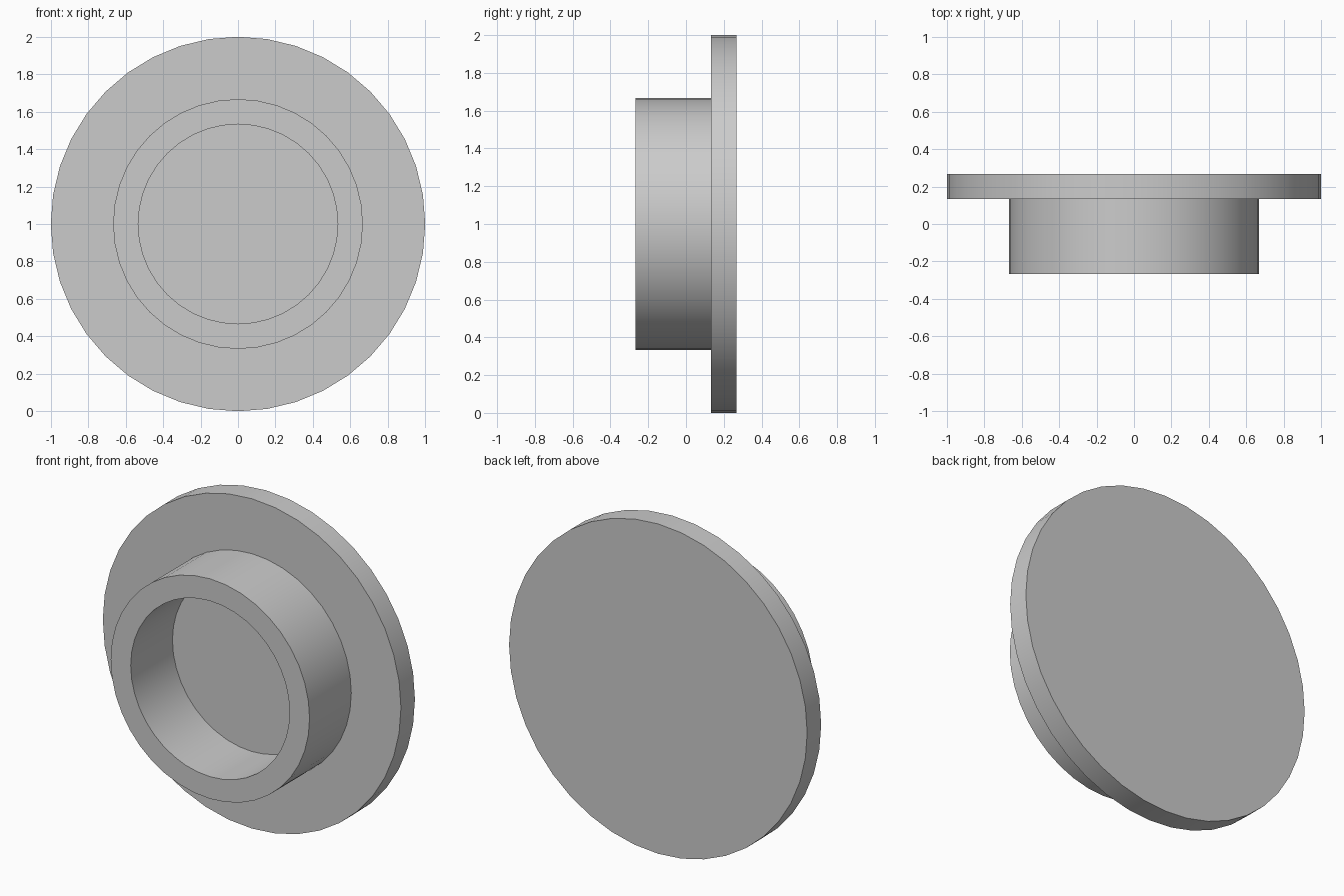
import bpy
import bmesh
import math
from mathutils import Matrix, Vector

cube = bpy.data.objects.get("Cube")
if cube:
    bpy.data.objects.remove(cube, do_unlink=True)

SEGMENTS = 40
CENTRE_Z = 1.0

grey = bpy.data.materials.new("light_grey")
grey.use_nodes = True
colour = (0.6, 0.6, 0.6, 1.0)
grey.diffuse_color = colour
grey.node_tree.nodes["Principled BSDF"].inputs["Base Color"].default_value = colour


def turned_part(name, profile):
    """Spin a (radius, y) profile about the front-to-back axis."""
    bm = bmesh.new()
    verts = [bm.verts.new((0, y, r)) for r, y in profile]
    edges = [bm.edges.new(pair) for pair in zip(verts, verts[1:])]
    bmesh.ops.spin(bm, geom=verts + edges, axis=(0, 1, 0), cent=(0, 0, 0),
                   angle=math.tau, steps=SEGMENTS, use_merge=True)
    bmesh.ops.remove_doubles(bm, verts=bm.verts, dist=0.0001)
    bmesh.ops.recalc_face_normals(bm, faces=bm.faces)
    mesh = bpy.data.meshes.new(name)
    bm.to_mesh(mesh)
    bm.free()
    mesh.materials.append(grey)
    obj = bpy.data.objects.new(name, mesh)
    obj.location.z = CENTRE_Z
    bpy.context.collection.objects.link(obj)
    bpy.ops.object.select_all(action="DESELECT")
    obj.select_set(True)
    bpy.context.view_layer.objects.active = obj
    bpy.ops.object.shade_smooth_by_angle(angle=math.radians(30))
    return obj


# One solid: flange disc with a hollow collar standing on its front
BACK, SEAT, FRONT = 0.267, 0.133, -0.267
FLANGE, OUTER, INNER = 1.0, 0.667, 0.533
turned_part("flange_with_collar", [
    (0, BACK), (FLANGE, BACK), (FLANGE, SEAT),
    (OUTER, SEAT), (OUTER, FRONT), (INNER, FRONT),
    (INNER, SEAT), (0, SEAT),
])
